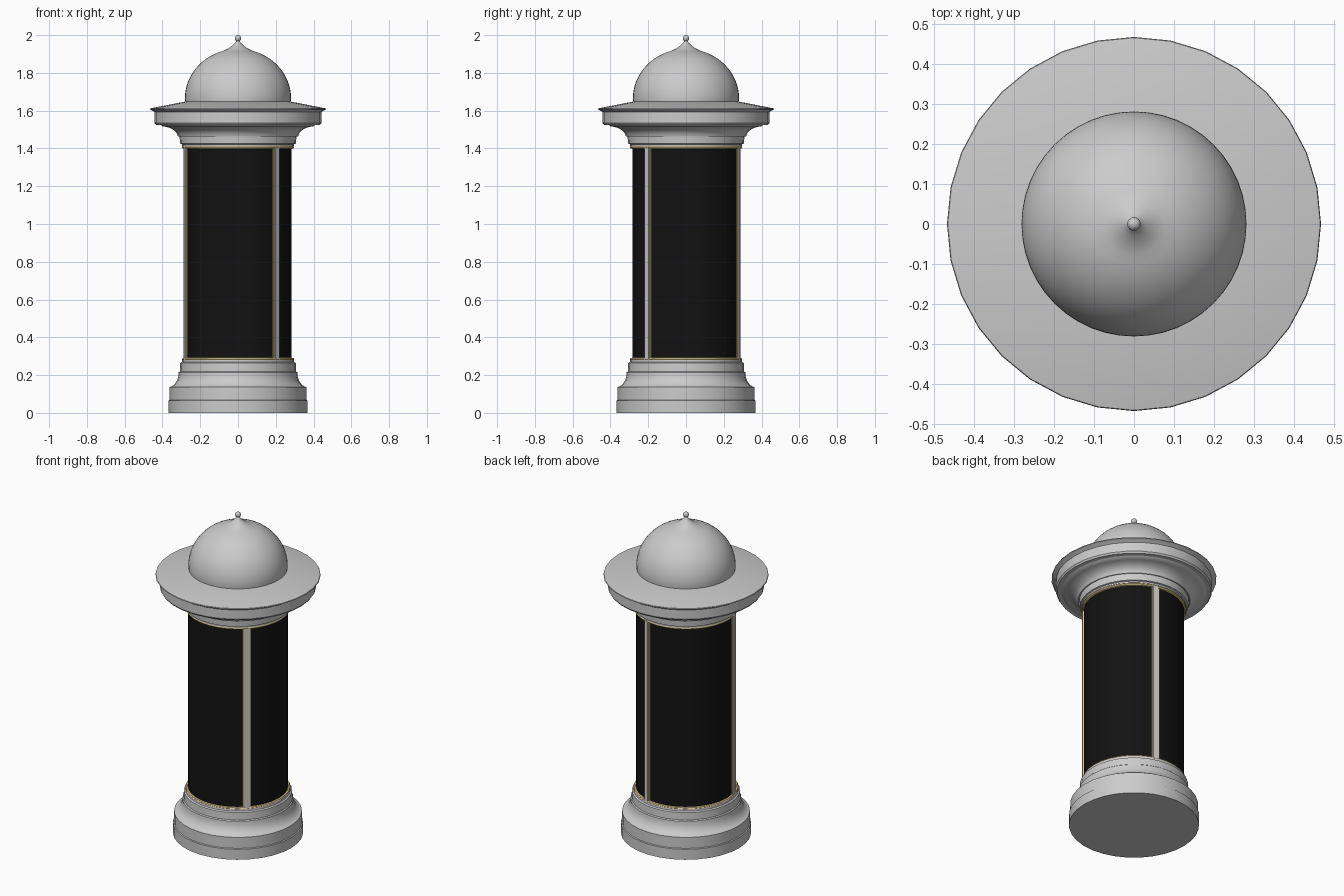
import bpy, bmesh, math
from mathutils import Matrix

if "Cube" in bpy.data.objects:
    bpy.data.objects.remove(bpy.data.objects["Cube"])

SEG = 32


def material(name, rgb):
    m = bpy.data.materials.new(name)
    m.diffuse_color = (*rgb, 1)
    m.use_nodes = True
    m.node_tree.nodes["Principled BSDF"].inputs["Base Color"].default_value = m.diffuse_color
    return m


BLACK = material("black_panel", (0.006, 0.006, 0.006))
GOLD = material("gold_trim", (0.72, 0.58, 0.27))


def finish(bm, name, mat=None):
    bmesh.ops.recalc_face_normals(bm, faces=bm.faces)
    me = bpy.data.meshes.new(name)
    bm.to_mesh(me)
    bm.free()
    ob = bpy.data.objects.new(name, me)
    bpy.context.collection.objects.link(ob)
    if mat:
        me.materials.append(mat)
    bpy.ops.object.select_all(action='DESELECT')
    ob.select_set(True)
    bpy.context.view_layer.objects.active = ob
    bpy.ops.object.shade_smooth_by_angle(angle=math.radians(30))
    return ob


def lathe(name, profile, mat=None, seg=SEG, closed=False):
    """Revolve (radius, height) points around z."""
    bm = bmesh.new()
    vs = [bm.verts.new((r, 0, z)) for r, z in profile]
    loop = vs + vs[:1] if closed else vs
    es = [bm.edges.new(p) for p in zip(loop, loop[1:])]
    bmesh.ops.spin(bm, geom=vs + es, axis=(0, 0, 1), cent=(0, 0, 0),
                   angle=math.tau, steps=seg, use_duplicate=False)
    bmesh.ops.remove_doubles(bm, verts=bm.verts, dist=1e-5)
    return finish(bm, name, mat)


def arc(cr, cz, rr, rz, a0, a1, n):
    """Elliptical arc of profile points, angles in degrees."""
    out = []
    for i in range(n + 1):
        a = math.radians(a0 + (a1 - a0) * i / n)
        out.append((cr + rr * math.cos(a), cz + rz * math.sin(a)))
    return out


# Stepped plinth with a concave moulding
lathe("base", [(0, 0), (0.368, 0), (0.368, 0.065), (0.362, 0.068), (0.362, 0.13)]
      + arc(0.372, 0.215, 0.058, 0.08, 260, 180, 7)
      + [(0.308, 0.22), (0.306, 0.265), (0.297, 0.27), (0.296, 0.283), (0, 0.283)])

# Black poster drum
lathe("poster_drum", [(0, 0.27), (0.284, 0.27), (0.284, 1.425), (0, 1.425)], BLACK)

# Gold rings that frame the panels
for name, z in (("lower_ring", 0.283), ("upper_ring", 1.407)):
    lathe(name, arc(0.286, z, 0.011, 0.009, 0, 315, 7), GOLD, closed=True)

# Three upright dividers: gold strip with a grey rib
for i in range(3):
    ang = math.radians(-45 + 120 * i)
    for name, w, r, mat in (("divider_trim", 0.046, 0.289, GOLD),
                            ("divider_rib", 0.030, 0.295, None)):
        bm = bmesh.new()
        bmesh.ops.create_cube(bm, size=1)
        bmesh.ops.scale(bm, vec=(0.03, w, 1.13), verts=bm.verts)
        bmesh.ops.translate(bm, vec=(r - 0.015, 0, 0.845), verts=bm.verts)
        bmesh.ops.rotate(bm, cent=(0, 0, 0), matrix=Matrix.Rotation(ang, 3, 'Z'),
                         verts=bm.verts)
        finish(bm, f"{name}_{i + 1}", mat)

# Capital with cove, cornice slab and sloping brim
lathe("cornice", [(0, 1.413), (0.296, 1.413), (0.297, 1.422), (0.306, 1.425), (0.31, 1.465)]
      + arc(0.405, 1.455, 0.088, 0.062, 172, 95, 7)
      + [(0.41, 1.525), (0.435, 1.525), (0.442, 1.535), (0.442, 1.592), (0.45, 1.598),
         (0.467, 1.607), (0.465, 1.612), (0.28, 1.648), (0, 1.648)])

# Dome rising to a pointed tip
lathe("dome", [(0.278, 1.64)] + arc(0, 1.665, 0.281, 0.262, 0, 74, 14)
      + [(0.066, 1.922), (0.05, 1.93), (0.03, 1.945), (0.014, 1.96), (0.007, 1.975), (0, 1.977)],
      seg=48)

# Ball on the tip
lathe("finial_ball", arc(0, 1.983, 0.017, 0.017, -90, 90, 8), seg=16)
